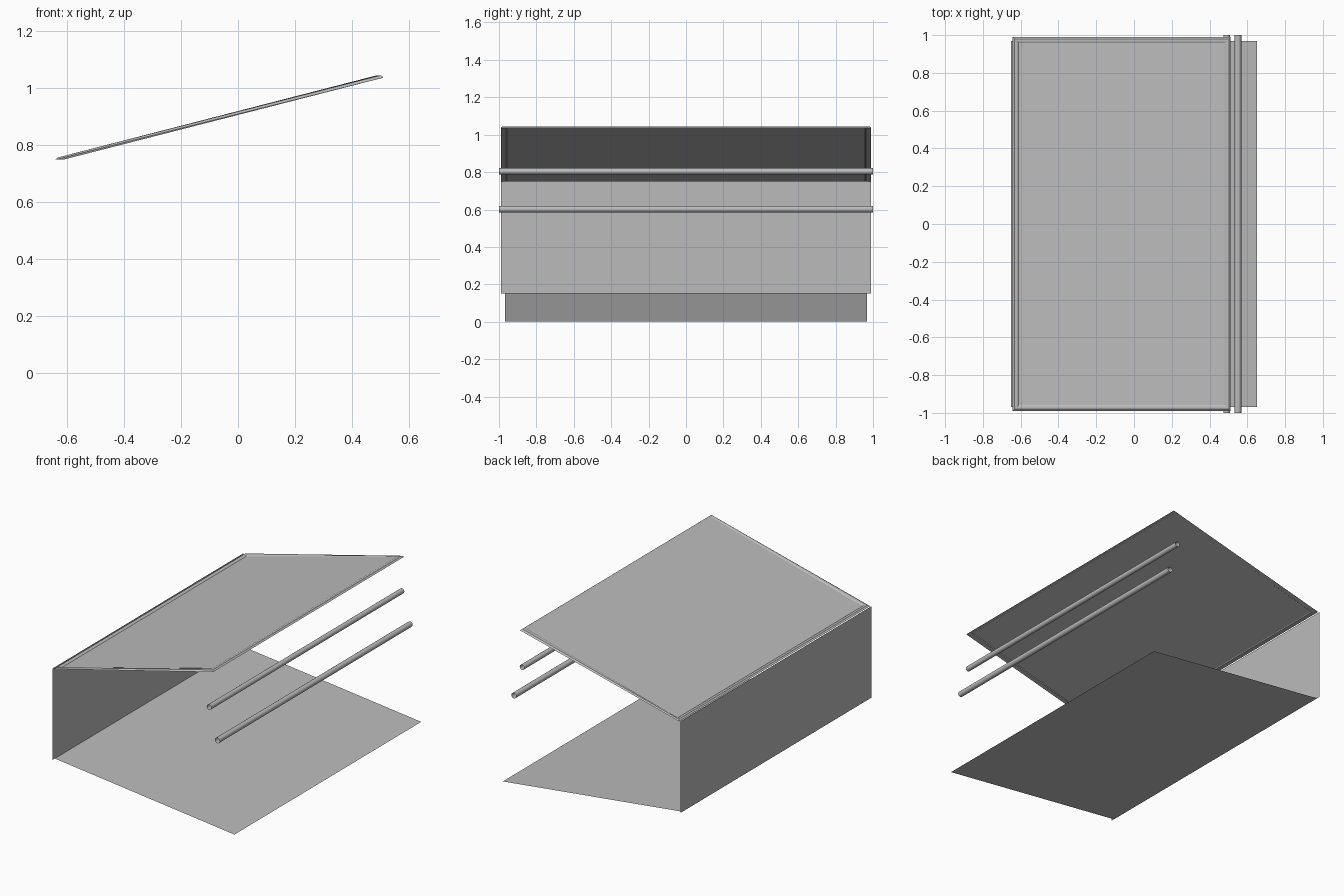
import bpy
import bmesh
import math
from mathutils import Matrix

cube = bpy.data.objects.get("Cube")
if cube:
    bpy.data.objects.remove(cube, do_unlink=True)

grey = bpy.data.materials.new("light grey")
grey.use_nodes = True
colour = (0.5, 0.5, 0.5, 1)
grey.diffuse_color = colour
grey.node_tree.nodes["Principled BSDF"].inputs["Base Color"].default_value = colour


def finish(name, bm, smooth=False):
    mesh = bpy.data.meshes.new(name)
    bm.to_mesh(mesh)
    bm.free()
    mesh.materials.append(grey)
    for face in mesh.polygons:
        face.use_smooth = smooth
    obj = bpy.data.objects.new(name, mesh)
    bpy.context.collection.objects.link(obj)
    return obj


def sheet(name, start, end, half_width):
    """Flat sheet running between two (x, z) points, spanning y."""
    bm = bmesh.new()
    corners = [(start, -1), (end, -1), (end, 1), (start, 1)]
    bm.faces.new([bm.verts.new((p[0], side * half_width, p[1])) for p, side in corners])
    return finish(name, bm)


def bar(name, x, z, radius):
    """Open round tube along y."""
    bm = bmesh.new()
    bmesh.ops.create_cone(bm, cap_ends=False, segments=16, radius1=radius,
                          radius2=radius, depth=2,
                          matrix=Matrix.Translation((x, 0, z)) @ Matrix.Rotation(math.pi / 2, 4, 'X'))
    return finish(name, bm, smooth=True)


# Extents of the sloping roof
LEFT, RIGHT, HALF = -0.643, 0.512, 0.99
LOW, HIGH = 0.7525, 1.041
RIM = 0.032


def roof_frame():
    """Bevelled section (inset, height) mitred around the roof rectangle."""
    section = [(0, -0.004), (0.01, 0.004), (0.024, 0.004), (RIM, 0), (0.028, -0.004)]
    bm = bmesh.new()
    rings = []
    for sx, sy in [(-1, -1), (1, -1), (1, 1), (-1, 1)]:
        edge, height = (LEFT, LOW) if sx < 0 else (RIGHT, HIGH)
        rings.append([bm.verts.new((edge - sx * d, sy * (HALF - d), height + h))
                      for d, h in section])
    count = len(section)
    for i, ring in enumerate(rings):
        following = rings[(i + 1) % 4]
        for j in range(count):
            k = (j + 1) % count
            bm.faces.new((ring[j], following[j], following[k], ring[k]))
    bmesh.ops.recalc_face_normals(bm, faces=bm.faces)
    return finish("roof_frame", bm)


# Roof with its rim
roof_frame()
sheet("roof_panel", (LEFT + RIM, LOW), (RIGHT - RIM, HIGH), HALF - RIM)

# Upright wall and sloping floor
sheet("side_wall", (-0.652, 0.15), (-0.652, 0.75), HALF)
sheet("floor_panel", (-0.652, 0.15), (0.652, 0), 0.968)

# Two horizontal bars at the open side
bar("upper_bar", 0.49, 0.804, 0.017)
bar("lower_bar", 0.55, 0.602, 0.018)
